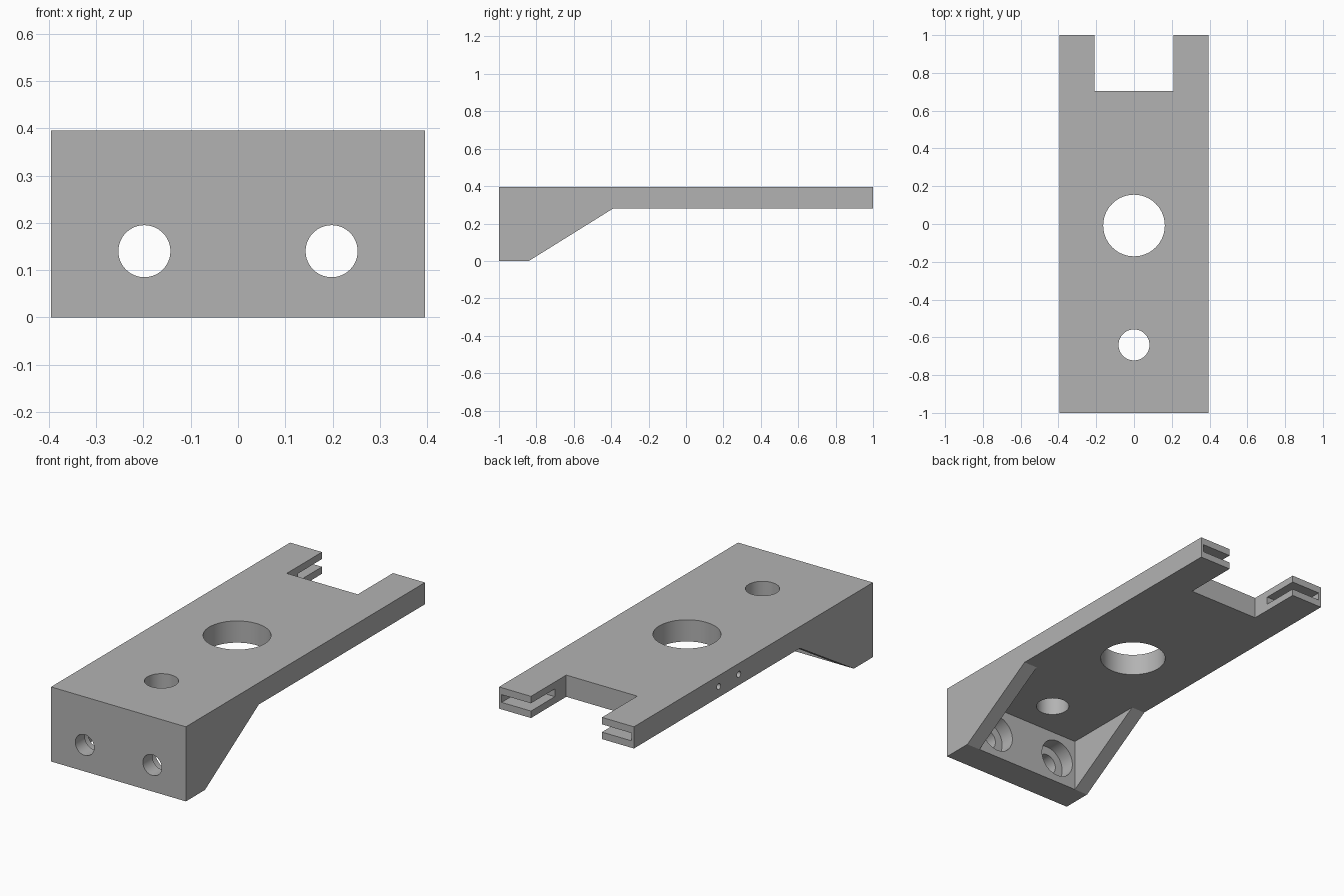
import bpy, bmesh, math
from mathutils import Matrix, Vector

cube = bpy.data.objects.get("Cube")
if cube:
    bpy.data.objects.remove(cube, do_unlink=True)

W, TOP, UNDER = 0.395, 0.395, 0.28     # half width, top and underside of the plate
FOOT, RIB_END = -0.84, -0.39           # back of the front wall, end of the ribs

grey = bpy.data.materials.new("plain grey")
grey.use_nodes = True
grey.diffuse_color = (0.45, 0.45, 0.45, 1)
grey.node_tree.nodes["Principled BSDF"].inputs["Base Color"].default_value = grey.diffuse_color


def make_object(name, bm):
    bmesh.ops.recalc_face_normals(bm, faces=bm.faces)
    mesh = bpy.data.meshes.new(name)
    bm.to_mesh(mesh)
    bm.free()
    mesh.materials.append(grey)
    obj = bpy.data.objects.new(name, mesh)
    bpy.context.collection.objects.link(obj)
    return obj


def box(name, low, high):
    bm = bmesh.new()
    low, high = Vector(low), Vector(high)
    size = Matrix.Diagonal((high - low).to_4d())
    bmesh.ops.create_cube(bm, size=1, matrix=Matrix.Translation((low + high) / 2) @ size)
    return make_object(name, bm)


def rod(name, start, end, radius, sides=64):
    bm = bmesh.new()
    start, end = Vector(start), Vector(end)
    axis = end - start
    turn = axis.to_track_quat('Z', 'Y').to_matrix().to_4x4()
    bmesh.ops.create_cone(bm, cap_ends=True, segments=sides, radius1=radius, radius2=radius,
                          depth=axis.length, matrix=Matrix.Translation((start + end) / 2) @ turn)
    return make_object(name, bm)


# Bracket body: side profile extruded across the width
profile = [(-1, 0), (FOOT, 0), (RIB_END, UNDER), (1, UNDER), (1, TOP), (-1, TOP)]
bm = bmesh.new()
side = bm.faces.new([bm.verts.new((-W, y, z)) for y, z in profile])
ext = bmesh.ops.extrude_face_region(bm, geom=[side])
bmesh.ops.translate(bm, vec=(2 * W, 0, 0),
                    verts=[v for v in ext["geom"] if isinstance(v, bmesh.types.BMVert)])
bracket = make_object("mounting_bracket", bm)

# Pocket between the ribs, end notch and the two vertical holes
cutters = [
    box("rib_pocket", (-0.315, FOOT, -0.1), (0.315, -0.3, UNDER)),
    box("end_notch", (-0.208, 0.705, 0.2), (0.208, 1.1, 0.5)),
    rod("large_hole", (0, -0.008, 0.1), (0, -0.008, 0.5), 0.163, 96),
    rod("small_hole", (0, -0.64, 0.1), (0, -0.64, 0.5), 0.082),
]

# Counterbored screw holes in the front wall and slots in the prongs
for s in (-1, 1):
    x = s * 0.198
    cutters.append(rod("screw_hole", (x, -1.1, 0.14), (x, -0.8, 0.14), 0.055))
    cutters.append(rod("counterbore", (x, -0.92, 0.14), (x, -0.78, 0.14), 0.1))
    a, b = sorted((s * 0.15, s * 0.38))
    cutters.append(box("prong_slot", (a, 0.8, 0.317), (b, 1.1, 0.358)))

# Small pin holes in one long edge
for y in (0.122, 0.29):
    cutters.append(rod("pin_hole", (-0.5, y, 0.337), (-0.28, y, 0.337), 0.016, 24))

for cutter in cutters:
    mod = bracket.modifiers.new(cutter.name, 'BOOLEAN')
    mod.operation = 'DIFFERENCE'
    mod.solver = 'EXACT'
    mod.object = cutter
    cutter.hide_render = True

# Bake the cuts and drop the cutters
bpy.context.view_layer.update()
cut = bpy.data.meshes.new_from_object(bracket.evaluated_get(bpy.context.evaluated_depsgraph_get()))
bracket.modifiers.clear()
bracket.data = cut
cut.materials.clear()
cut.materials.append(grey)
for poly in cut.polygons:
    poly.material_index = 0
for cutter in cutters:
    bpy.data.objects.remove(cutter, do_unlink=True)

bpy.ops.object.select_all(action='DESELECT')
bracket.select_set(True)
bpy.context.view_layer.objects.active = bracket
bpy.ops.object.shade_smooth_by_angle(angle=math.radians(30))
